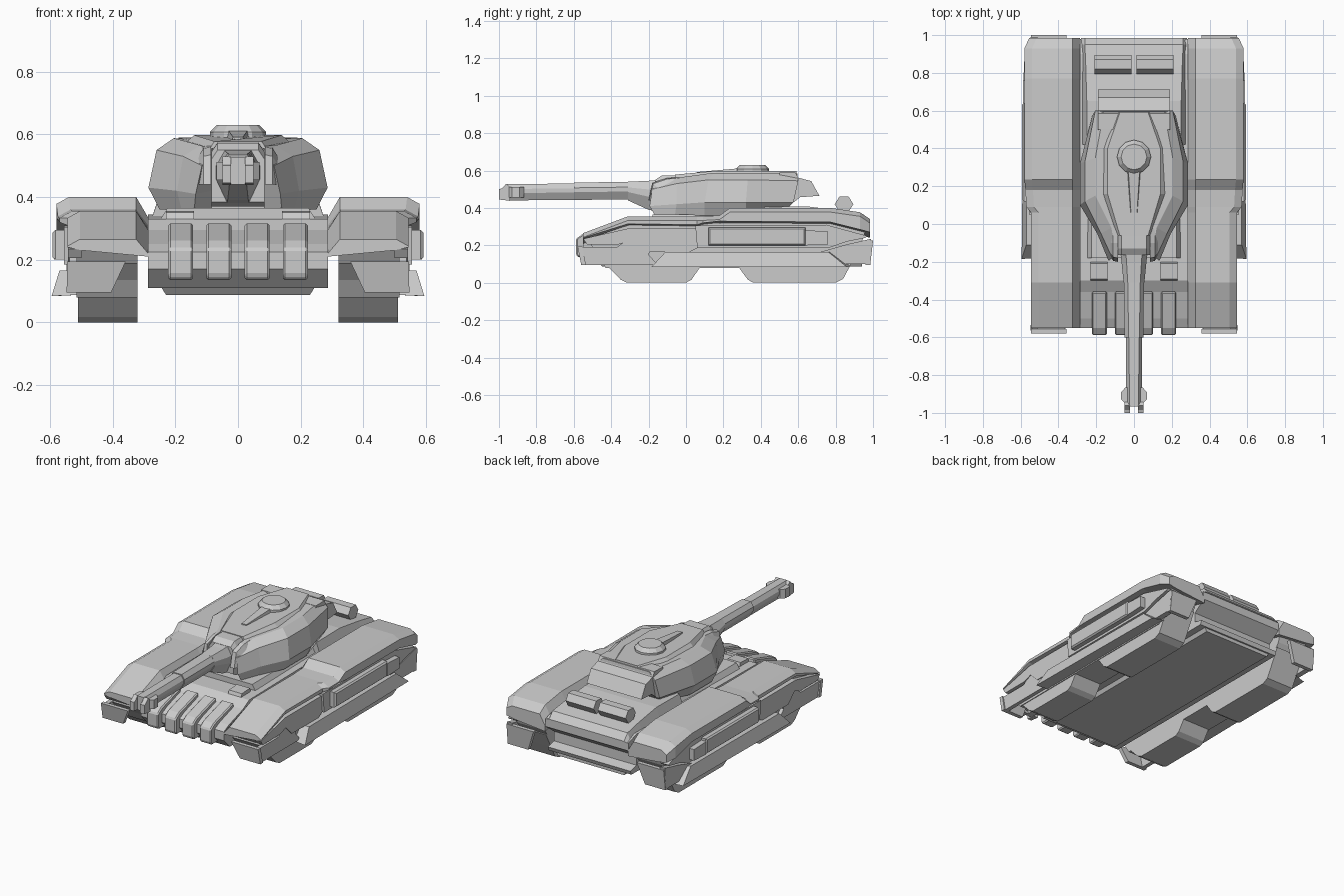
import bpy, bmesh, math
from mathutils import Matrix


def loft(name, rings, mirror=False):
    """Skin matching closed rings of 3D points, with flat caps."""
    bm = bmesh.new()
    vs = [[bm.verts.new(p) for p in r] for r in rings]
    n = len(vs[0])
    for a, b in zip(vs, vs[1:]):
        for i in range(n):
            j = (i + 1) % n
            bm.faces.new((a[i], a[j], b[j], b[i]))
    bm.faces.new(vs[0])
    bm.faces.new(vs[-1])
    bmesh.ops.recalc_face_normals(bm, faces=bm.faces)
    me = bpy.data.meshes.new(name)
    bm.to_mesh(me)
    bm.free()
    ob = bpy.data.objects.new(name, me)
    bpy.context.collection.objects.link(ob)
    if mirror:
        ob.modifiers.new("mirror", 'MIRROR')
    return ob


def prism(name, yz, x0, x1, mirror=False):
    """Side profile extruded across x."""
    return loft(name, [[(x, y, z) for y, z in yz] for x in (x0, x1)], mirror)


def sym(half):
    """Complete a half outline (x, y, z) by reflection."""
    return half + [(-x, y, z) for x, y, z in reversed(half)]


# Hull body, belly and raised engine deck
prism("hull", [(-.49, .11), (-.55, .17), (-.55, .225), (-.5, .25), (-.36, .295), (-.3, .33),
               (.9, .345), (.98, .32), (.98, .27), (.9, .21), (.9, .15),
               (.96, .135), (.95, .11)], -.287, .287)
loft("belly", [sym([(w, -.47 + d, z), (w, .94, z)]) for w, d, z in ((.23, .02, .088), (.245, 0, .112))])
loft("engine_deck", [sym([(.28, y, .32), (w, y, z)]) for y, w, z in
                     ((.42, .25, .405), (.65, .25, .408), (.83, .255, .385), (.95, .26, .365), (.985, .26, .325))])
loft("turret_ring", [sym([(w, -.18, z), (w, .5, z)]) for w, z in ((.25, .325), (.225, .365))])

# Sloped ribs on the front plate
for i, x in enumerate((-.183, -.061, .061, .183)):
    outer = [(-.355, .28), (-.36, .318), (-.55, .262), (-.588, .235), (-.588, .15), (-.575, .135), (-.5, .135)]
    rib = prism(f"front_rib_{i}", outer, x - .04, x + .04)
    bev = rib.modifiers.new("bevel", 'BEVEL')
    bev.width, bev.segments = .007, 1
prism("deck_pad", [(-.3, .325), (-.29, .35), (-.21, .355), (-.2, .325)], .14, .23, True)

# Twin lights on the rear deck
hexa = [(.845 + .05 * math.cos(math.radians(a)), .42 + .046 * math.sin(math.radians(a)))
        for a in range(0, 360, 60)]
prism("rear_light", hexa, .014, .208, True)

# Fenders over the tracks: (y, top, outer x, bottom)
stations = [(-.55, .265, .545, .24), (-.31, .355, .545, .315), (.06, .355, .545, .31),
            (.09, .355, .57, .32), (.18, .36, .575, .33), (.235, .40, .58, .328),
            (.77, .40, .58, .325), (.93, .377, .58, .285), (.985, .34, .555, .27)]
loft("fender", [[(.287, y, b - .03), (.287, y, max(t - .065, b - .02)), (.325, y, t), (xo - .04, y, t),
                 (xo, y, t - .022), (xo, y, b), (.5, y, b - .01)] for y, t, xo, b in stations], True)

# Track body between fender and track pods
prism("track_body", [(-.53, .235), (-.3, .31), (.75, .33), (.96, .28), (.94, .22), (.9, .16),
                     (.84, .08), (-.43, .08), (-.5, .19)], .32, .515, True)
prism("front_track_pod", [(-.52, .19), (-.43, .1), (-.35, .017), (-.315, 0), (0, 0), (.03, .017), (.08, .09), (.1, .15)],
      .32, .51, True)
prism("rear_track_pod", [(.25, .15), (.28, .085), (.33, .017), (.36, 0), (.8, 0), (.84, .02), (.88, .095), (.93, .19)],
      .32, .51, True)

# Thin mudguard flaps at both ends
for name, tip, low, t, z in (("front_mudguard", -.58, -.56, .025, .195), ("rear_mudguard", 1.0, .985, -.025, .225)):
    loft(name, [[(.358, tip + d, z), (.545, tip + d, z), (.547, low + d, .095), (.405, low + d, .095)]
                for d in (0, t)], True)

# Layered side armour
prism("front_side_plate", [(-.55, .235), (-.31, .29), (.07, .29), (.07, .19), (.02, .165), (-.24, .165),
                           (-.3, .225), (-.36, .205), (-.53, .205)], .5, .543, True)
prism("lower_side_plate", [(-.575, .19), (-.37, .19), (-.28, .255), (-.16, .255), (-.2, .15),
                           (-.15, .095), (-.555, .095)], .512, .538, True)
prism("side_frame", [(.05, .305), (.75, .31), (.97, .25), (.96, .24), (.86, .22), (.76, .185), (.06, .185)],
      .5, .555, True)
loft("side_box", [[(x, .12 + d, .2 + d), (x, .64 - d, .2 + d), (x, .64 - d, .295 - d), (x, .12 + d, .295 - d)]
                  for x, d in ((.55, 0), (.583, 0), (.592, .008))], True)
prism("rear_side_rail", [(.64, .2), (.76, .205), (.76, .275), (.64, .28)], .55, .588, True)
loft("flared_skirt", [[(.505, -.18, .088), (.505, -.11, .165), (.505, .78, .165), (.505, .88, .088)],
                      [(.595, -.185, .084), (.57, -.11, .165), (.565, .76, .165), (.583, .86, .084)]], True)
prism("rear_skirt", [(.72, .165), (.86, .205), (.99, .235), (.99, .19), (.98, .1), (.84, .1)], .512, .547, True)

# Faceted turret shell, rings from bottom to top
loft("turret", [sym(h) for h in (
    [(.085, -.08, .358), (.14, -.165, .358), (.18, -.06, .358), (.25, .1, .36), (.25, .32, .36), (.16, .5, .36)],
    [(.085, -.08, .42), (.135, -.195, .41), (.195, -.05, .42), (.286, .1, .43), (.286, .32, .43), (.22, .575, .43)],
    [(.085, -.06, .52), (.115, -.18, .5), (.175, -.05, .53), (.26, .12, .55), (.26, .33, .55), (.205, .6, .545)],
    [(.08, -.03, .555), (.1, -.13, .535), (.12, -.02, .565), (.205, .15, .588), (.205, .35, .588), (.16, .595, .585)])])
loft("turret_spine", [sym([(a, -.06, z - .02), (b, .16, z), (b, .4, z), (a, .59, z)])
                      for a, b, z in ((.09, .165, .575), (.075, .14, .598))])
prism("turret_bustle", [(.5, .588), (.585, .59), (.6, .562), (.67, .543), (.713, .465), (.61, .457),
                        (.55, .41), (.48, .4)], -.19, .19)
loft("gun_cheek", [[(x, -.2 + d, .44), (x, -.18 + d, .535 - d), (x, -.1, .56 - d), (x, .05, .57 - d), (x, .05, .44)]
                   for x, d in ((.086, 0), (.11, .005), (.13, .035))], True)

# Hatch on the roof with a tapering bar in front of it
bm = bmesh.new()
for r0, r1, z0, z1 in ((.09, .09, .585, .607), (.09, .068, .607, .63)):
    bmesh.ops.create_cone(bm, cap_ends=True, segments=12, radius1=r0, radius2=r1, depth=z1 - z0,
                          matrix=Matrix.Translation((0, .355, (z0 + z1) / 2)))
me = bpy.data.meshes.new("roof_hatch")
bm.to_mesh(me)
bm.free()
bpy.context.collection.objects.link(bpy.data.objects.new("roof_hatch", me))
loft("roof_bar", [sym([(w, y, .575), (w * .8, y, z)]) for w, y, z in ((.02, .06, .592), (.038, .29, .612))])


def gun(name, secs):
    """Faceted barrel section: (y, half width, bottom, top)."""
    loft(name, [sym([(w * .6, y, t), (w, y, t - (t - b) * .3), (w, y, t - (t - b) * .55), (w * .5, y, b)])
                for y, w, b, t in secs])


# Mantlet and gun
loft("mantlet", [sym([(.085, y, b), (.085, y, t - .03), (.065, y, t)])
                 for y, b, t in ((.05, .37, .575), (-.13, .37, .573), (-.165, .385, .55))])
gun("gun_sleeve", [(-.15, .072, .38, .55), (-.2, .066, .39, .545), (-.31, .055, .44, .54)])
gun("gun_base", [(-.3, .053, .445, .54), (-.6, .049, .443, .535)])
gun("gun_barrel", [(-.59, .043, .443, .53), (-.965, .041, .44, .528)])
prism("muzzle_prong", [(-1, .445), (-.94, .438), (-.94, .51), (-.96, .53), (-.985, .505), (-1, .5)],
      .022, .05, True)
loft("muzzle_brake", [sym([(w, y, .455), (w, y, .512)]) for y, w in
                      ((-.95, .045), (-.93, .068), (-.89, .068), (-.865, .045))])
